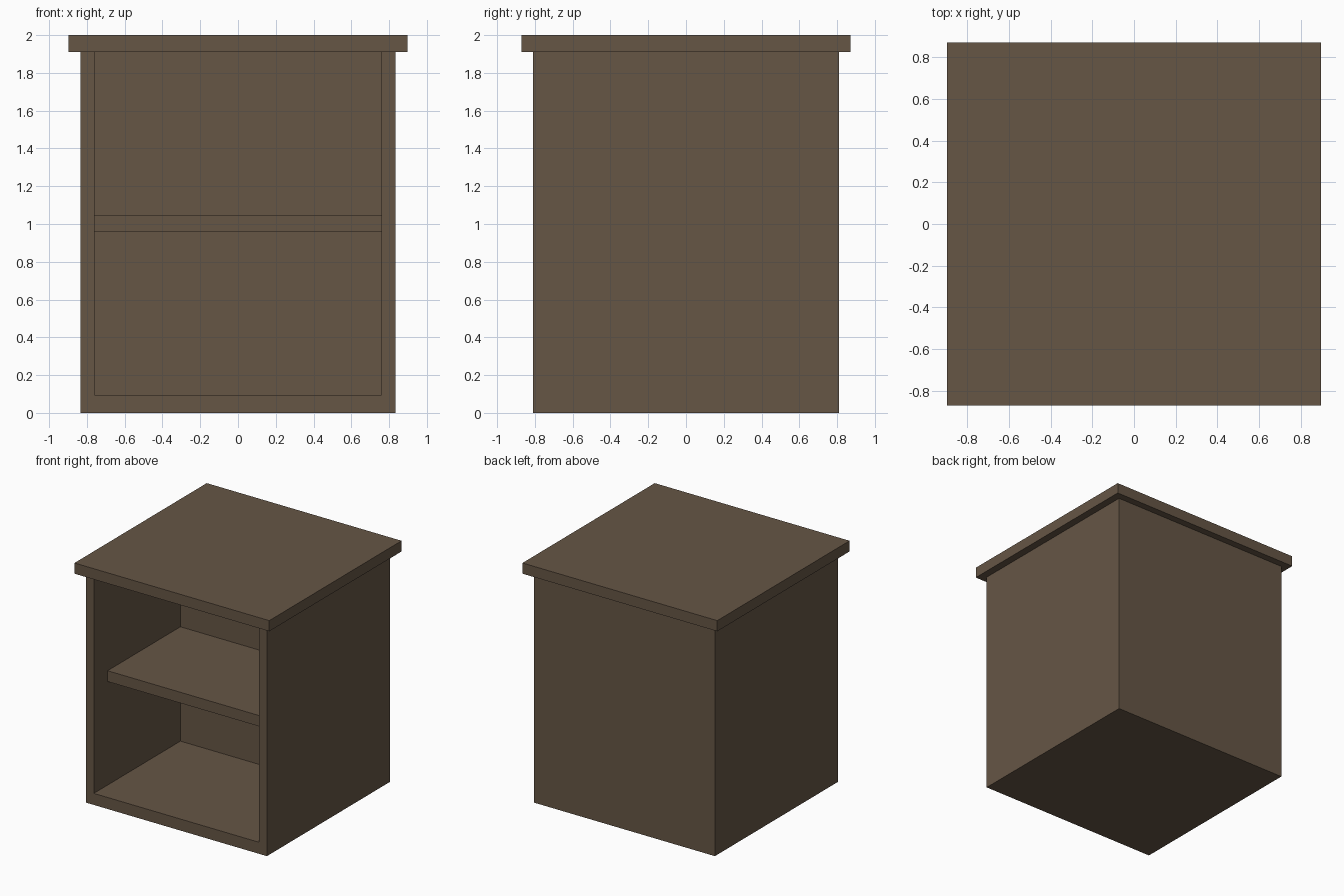
import bpy

if "Cube" in bpy.data.objects:
    bpy.data.objects.remove(bpy.data.objects["Cube"])

wood = bpy.data.materials.new("dark_brown_wood")
wood.diffuse_color = (0.133, 0.093, 0.060, 1.0)
wood.use_nodes = True
wood.node_tree.nodes["Principled BSDF"].inputs["Base Color"].default_value = wood.diffuse_color


def box(name, x, y, z):
    """Box from (min, max) ranges on each axis."""
    ranges = (x, y, z)
    centre = [(a + b) / 2 for a, b in ranges]
    bpy.ops.mesh.primitive_cube_add(size=1, location=centre)
    obj = bpy.context.object
    obj.name = name
    obj.scale = [b - a for a, b in ranges]
    bpy.ops.object.transform_apply(location=True, rotation=False, scale=True)
    obj.data.materials.append(wood)
    return obj


BODY_X, BODY_Y, BODY_TOP = 0.834, 0.811, 1.911
INNER_X, BACK_Y, FLOOR_Z = 0.76, 0.328, 0.096

# Carcass: sides, floor and thick back in one piece, hollowed from the front
carcass = box("carcass", (-BODY_X, BODY_X), (-BODY_Y, BODY_Y), (0, BODY_TOP))
cutter = box("cavity_cutter", (-INNER_X, INNER_X), (-1, BACK_Y), (FLOOR_Z, 2.2))
cutter.hide_render = True
cut = carcass.modifiers.new("cavity", 'BOOLEAN')
cut.operation = 'DIFFERENCE'
cut.solver = 'EXACT'
cut.object = cutter
bpy.context.view_layer.objects.active = carcass
bpy.ops.object.modifier_apply(modifier=cut.name)
bpy.data.objects.remove(cutter)

# Middle shelf, set back from the front edge
box("shelf", (-INNER_X, INNER_X), (-0.63, BACK_Y), (0.958, 1.048))

# Overhanging top
box("top_board", (-0.897, 0.897), (-0.87, 0.87), (BODY_TOP, 2.0))
